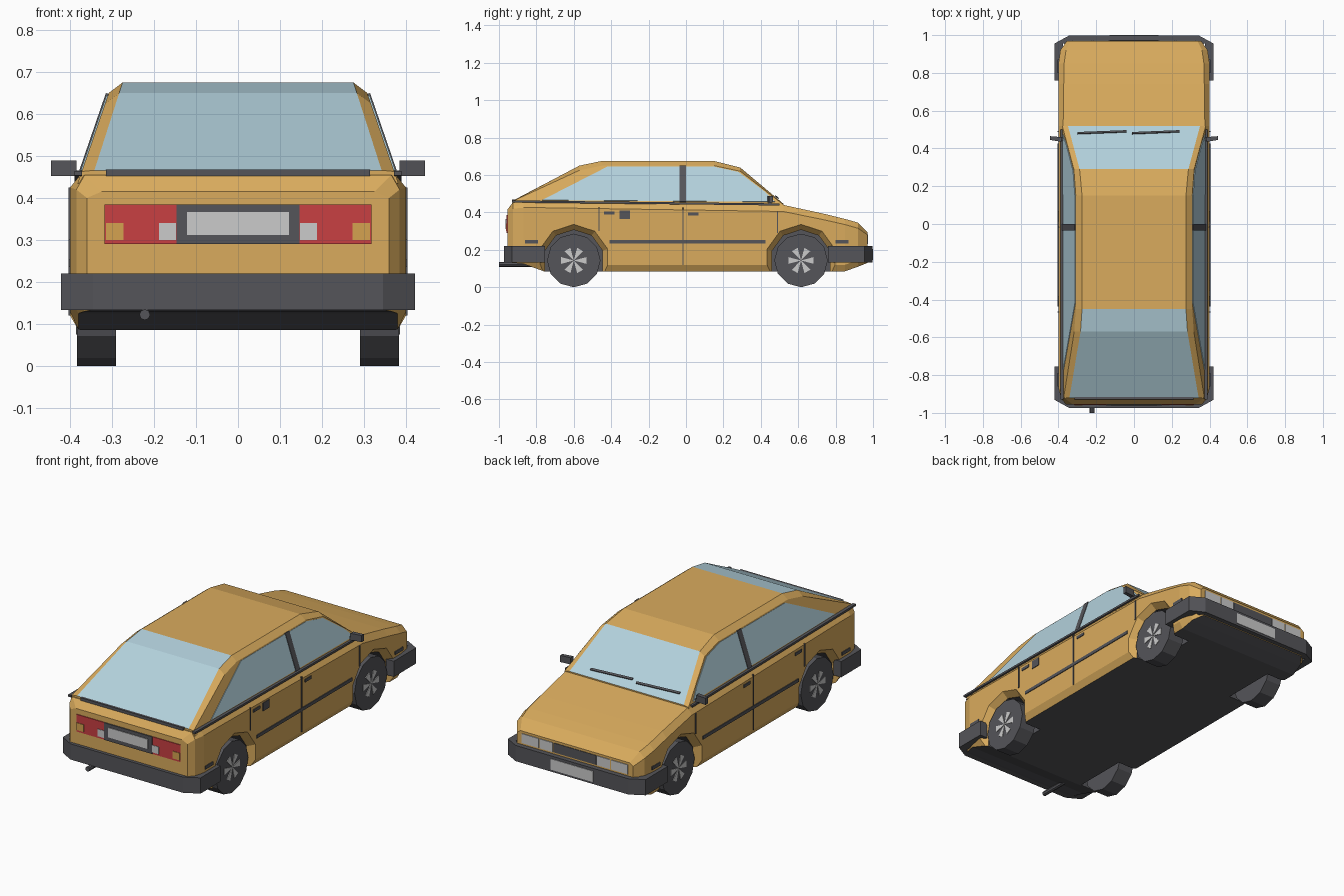
import bpy, bmesh
from math import sin, cos, pi
from mathutils import Vector

old = bpy.data.objects.get("Cube")
if old:
    bpy.data.objects.remove(old)

# Materials
def material(name, r, g, b):
    m = bpy.data.materials.new(name)
    m.use_nodes = True
    m.diffuse_color = (r, g, b, 1)
    m.node_tree.nodes["Principled BSDF"].inputs["Base Color"].default_value = (r, g, b, 1)
    return m

PAINT = material("mustard paint", 0.70, 0.41, 0.11)
GLASS = material("pale blue glass", 0.45, 0.64, 0.72)
DARK = material("dark grey trim", 0.09, 0.09, 0.10)
LIGHT = material("light grey", 0.60, 0.60, 0.60)
RED = material("red lens", 0.58, 0.05, 0.055)
AMBER = material("amber lens", 0.66, 0.36, 0.08)

# Helpers
def finish(bm, name, *mats):
    bmesh.ops.recalc_face_normals(bm, faces=bm.faces)
    me = bpy.data.meshes.new(name)
    bm.to_mesh(me)
    bm.free()
    for m in mats:
        me.materials.append(m)
    ob = bpy.data.objects.new(name, me)
    bpy.context.collection.objects.link(ob)
    return ob

def loft(name, rings, mats, rule):
    """Skin closed rings; rule(station, segment) gives the material slot."""
    bm = bmesh.new()
    rows = [[bm.verts.new(p) for p in ring] for ring in rings]
    n = len(rows[0])
    for i in range(len(rows) - 1):
        for j in range(n):
            k = (j + 1) % n
            f = bm.faces.new((rows[i][j], rows[i][k], rows[i + 1][k], rows[i + 1][j]))
            f.material_index = rule(i, j)
    bm.faces.new(rows[0])
    bm.faces.new(rows[-1]).material_index = rule(len(rows) - 2, 0)
    return finish(bm, name, *mats)

def prism(name, pts, offset, mat):
    off = Vector(offset)
    return loft(name, [pts, [Vector(p) + off for p in pts]], [mat], lambda i, j: 0)

def box(name, x, y, z, mat):
    pts = [(x[0], y[0], z[0]), (x[1], y[0], z[0]), (x[1], y[1], z[0]), (x[0], y[1], z[0])]
    return prism(name, pts, (0, 0, z[1] - z[0]), mat)

def bar(name, a, b, up, out, mat):
    a, b, u = Vector(a), Vector(b), Vector(up)
    return prism(name, [a, b, b + u, a + u], out, mat)

def mirrored(half):
    return half + [(-x, y, z) for x, y, z in reversed(half)]

# Lower body: y, half width, floor, shoulder height, deck half width, deck height
stations = [
    (-0.955, 0.36, 0.135, 0.40, 0.325, 0.415),
    (-0.925, 0.385, 0.13, 0.42, 0.365, 0.455),
    (-0.87, 0.40, 0.125, 0.425, 0.375, 0.456),
    (-0.76, 0.40, 0.085, 0.425, 0.375, 0.456),
    (0.52, 0.40, 0.085, 0.405, 0.375, 0.44),
    (0.74, 0.40, 0.085, 0.36, 0.372, 0.392),
    (0.85, 0.40, 0.085, 0.335, 0.37, 0.365),
    (0.92, 0.39, 0.11, 0.315, 0.36, 0.345),
    (0.97, 0.355, 0.13, 0.28, 0.335, 0.295),
]
rings = [mirrored([(w - 0.02, y, zb), (w, y, zb + 0.035), (w, y, zs), (wt, y, zt)])
         for y, w, zb, zs, wt, zt in stations]
body = loft("body", rings, [PAINT, DARK], lambda i, j: int(j == 7))

# Wheel arches with a splayed painted lip
def circle(x, y, z, r, n, phase=0):
    return [(x, y + r * sin(2 * pi * (k + phase) / n), z - r * cos(2 * pi * (k + phase) / n))
            for k in range(n)]

WHEELS = (-0.60, 0.615)
for s in (1, -1):
    for y in WHEELS:
        arch = []
        for x, r in ((0.44, 0.215), (0.405, 0.195), (0.365, 0.162), (0.27, 0.162)):
            ring = circle(s * x, y, 0.145, r, 10)
            arch.append([(px, py, pz if pz > 0.13 else 0.0) for px, py, pz in ring])
        cutter = loft("arch_cutter", arch, [PAINT, DARK], lambda i, j: int(i == 2))
        cutter.hide_render = True
        mod = body.modifiers.new("arch", "BOOLEAN")
        mod.operation = "DIFFERENCE"
        mod.solver = "EXACT"
        mod.object = cutter
        bpy.context.view_layer.update()
        cut = bpy.data.meshes.new_from_object(
            body.evaluated_get(bpy.context.evaluated_depsgraph_get()))
        body.modifiers.clear()
        body.data = cut
        bpy.data.objects.remove(cutter)

# Cabin: y, upper side height, roof half width, roof height
def side_x(z):
    return 0.375 - 0.344 * (z - 0.455)

cabin = [
    (-0.92, 0.463, 0.342, 0.466),
    (-0.57, 0.625, 0.283, 0.65),
    (-0.45, 0.65, 0.275, 0.675),
    (0.15, 0.65, 0.275, 0.675),
    (0.29, 0.62, 0.288, 0.64),
    (0.52, 0.442, 0.35, 0.447),
]
rings = [mirrored([(side_x(0.435), y, 0.435), (side_x(zu), y, zu), (xt, y, zt)])
         for y, zu, xt, zt in cabin]
loft("cabin", rings, [PAINT, GLASS], lambda i, j: int(j == 2 and i in (0, 1, 4)))

# Rear lip spoiler and wipers
box("rear_lip", (-0.315, 0.315), (-0.93, -0.895), (0.452, 0.468), DARK)
for x0, x1 in ((-0.30, -0.04), (-0.01, 0.24)):
    bar("wiper", (x0, 0.475, 0.487), (x1, 0.485, 0.479), (0, 0.009, -0.007), (0, 0.003, 0.005), DARK)

# Side details on both flanks
window = [(-0.77, 0.464), (-0.42, 0.643), (0.15, 0.643), (0.28, 0.615), (0.42, 0.51), (0.475, 0.455)]
for s in (1, -1):
    def flank(name, y, z, mat=DARK):
        return box(name, (s * 0.396, s * 0.404), y, z, mat)

    prism("side_window", [(s * (side_x(z) - 0.002), y, z) for y, z in window],
          (s * 0.005, 0, 0.002), GLASS)
    prism("door_pillar", [(s * side_x(z), y, z) for y, z in
          ((-0.035, 0.455), (0, 0.455), (0, 0.648), (-0.035, 0.648))], (s * 0.006, 0, 0.002), DARK)
    bar("belt_trim", (s * 0.372, -0.93, 0.453), (s * 0.372, 0.50, 0.437),
        (0, 0, 0.011), (s * 0.018, 0, 0), DARK)
    flank("side_moulding", (-0.41, 0.425), (0.235, 0.253))
    for y in (-0.825, 0.835):
        flank("side_marker", (y - 0.035, y + 0.035), (0.235, 0.253))
    flank("door_seam_rear", (-0.468, -0.462), (0.30, 0.425))
    flank("door_seam_middle", (-0.02, -0.014), (0.12, 0.425))
    flank("door_seam_front", (0.487, 0.493), (0.29, 0.405))
    for y, z in ((-0.41, 0.397), (0.04, 0.392)):
        flank("door_handle", (y - 0.028, y + 0.028), (z - 0.008, z + 0.008))

    # Door mirror
    prism("mirror", [(s * 0.385, 0.435, 0.452), (s * 0.445, 0.445, 0.452),
                     (s * 0.445, 0.465, 0.452), (s * 0.385, 0.46, 0.452)], (0, 0, 0.037), DARK)
    box("mirror_stalk", (s * 0.36, s * 0.39), (0.44, 0.458), (0.445, 0.465), DARK)

    # Wheels with a fan-shaped hub
    for y in WHEELS:
        prism("wheel", circle(s * 0.29, y, 0.143, 0.143, 12), (s * 0.093, 0, 0), DARK)
        for k in range(6):
            hub = circle(s * 0.38, y, 0.143, 0.07, 12, 0.5)
            centre = (s * 0.38, y, 0.143)
            prism("hub_blade", [centre, hub[2 * k], hub[2 * k + 1]], (s * 0.006, 0, 0), LIGHT)

    # Tail lamps
    def lamp(name, x, z, y, mat):
        return box(name, (s * x[0], s * x[1]), y, z, mat)

    lamp("tail_lamp", (0.145, 0.318), (0.29, 0.385), (-0.959, -0.95), RED)
    lamp("reverse_lamp", (0.148, 0.188), (0.30, 0.34), (-0.962, -0.955), LIGHT)
    lamp("rear_indicator", (0.273, 0.315), (0.30, 0.34), (-0.962, -0.955), AMBER)
    # Headlamps
    lamp("headlamp_inner", (0.135, 0.215), (0.23, 0.282), (0.966, 0.974), LIGHT)
    lamp("headlamp_outer", (0.222, 0.325), (0.23, 0.282), (0.966, 0.974), LIGHT)

box("fuel_flap", (0.396, 0.404), (-0.355, -0.30), (0.365, 0.41), DARK)

# Centre panels and plates
box("rear_panel", (-0.147, 0.147), (-0.961, -0.953), (0.29, 0.385), DARK)
box("rear_plate", (-0.122, 0.122), (-0.964, -0.957), (0.312, 0.366), LIGHT)
box("grille", (-0.13, 0.13), (0.966, 0.973), (0.23, 0.282), DARK)
box("front_plate", (-0.13, 0.13), (0.996, 1.0), (0.145, 0.205), LIGHT)

# Wrap-around bumpers
def bumper(name, start, bend, end):
    outer = [(0.422, start), (0.422, bend), (0.345, end)]
    inner = [(0.375, start), (0.375, bend), (0.33, end * 0.95)]
    path = outer + [(-x, y) for x, y in reversed(outer)]
    back = inner + [(-x, y) for x, y in reversed(inner)]
    rings = [[(a[0], a[1], 0.133), (a[0], a[1], 0.22), (b[0], b[1], 0.22), (b[0], b[1], 0.133)]
             for a, b in zip(path, back)]
    loft(name, rings, [DARK], lambda i, j: 0)

bumper("front_bumper", 0.76, 0.955, 0.997)
bumper("rear_bumper", -0.755, -0.93, -0.973)

# Exhaust
tail = [(-0.222 + 0.013 * cos(k * pi / 4), -1.0, 0.122 + 0.013 * sin(k * pi / 4)) for k in range(8)]
prism("exhaust", tail, (0, 0.2, 0), DARK)
